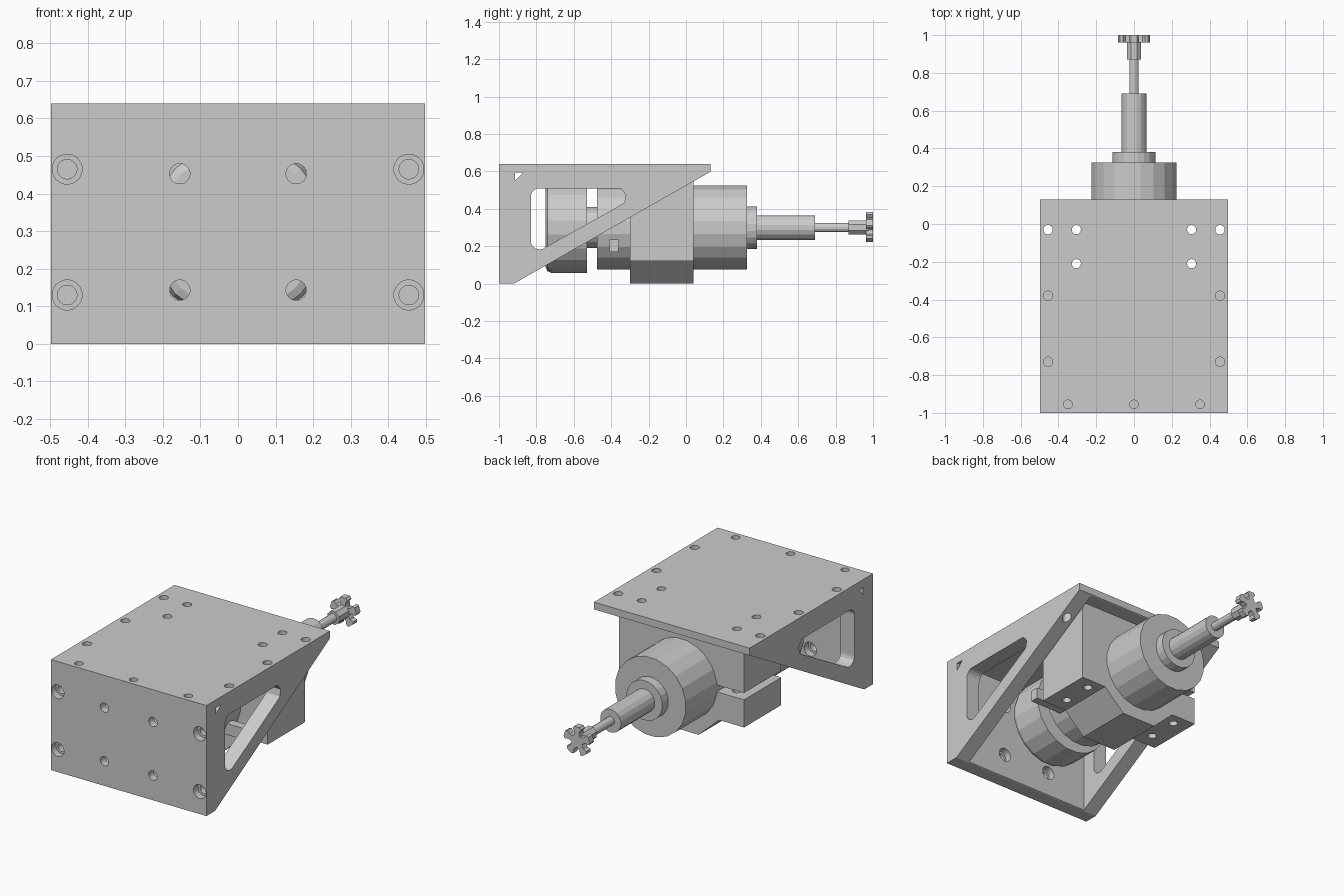
import bpy, bmesh, math
from mathutils import Vector

if "Cube" in bpy.data.objects:
    bpy.data.objects.remove(bpy.data.objects["Cube"])

AXIS_Z = 0.30      # height of the spindle axis


def finish(name, bm):
    bmesh.ops.recalc_face_normals(bm, faces=bm.faces)
    me = bpy.data.meshes.new(name)
    bm.to_mesh(me)
    bm.free()
    ob = bpy.data.objects.new(name, me)
    bpy.context.collection.objects.link(ob)
    return ob


def prism(name, pts, axis, a, b):
    """Extrude a 2D outline along x (pts = y,z), y (pts = x,z) or z (pts = x,y)."""
    place = {'x': lambda p, t: (t, p[0], p[1]),
             'y': lambda p, t: (p[0], t, p[1]),
             'z': lambda p, t: (p[0], p[1], t)}[axis]
    bm = bmesh.new()
    lo = [bm.verts.new(place(p, a)) for p in pts]
    hi = [bm.verts.new(place(p, b)) for p in pts]
    bm.faces.new(lo)
    bm.faces.new(hi)
    n = len(pts)
    for i in range(n):
        j = (i + 1) % n
        bm.faces.new((lo[i], lo[j], hi[j], hi[i]))
    return finish(name, bm)


def circle(u, v, r, n=20):
    return [(u + r * math.cos(2 * math.pi * (i + .5) / n),
             v + r * math.sin(2 * math.pi * (i + .5) / n)) for i in range(n)]


def rect(u0, u1, v0, v1):
    return [(u0, v0), (u1, v0), (u1, v1), (u0, v1)]


def lathe(name, profile, n=20):
    """Closed turned part along y from (y, radius) points."""
    bm = bmesh.new()
    rings = [[bm.verts.new((x, y, z)) for x, z in circle(0, AXIS_Z, r, n)] for y, r in profile]
    bm.faces.new(rings[0])
    bm.faces.new(rings[-1])
    for r0, r1 in zip(rings, rings[1:]):
        for i in range(n):
            j = (i + 1) % n
            bm.faces.new((r0[i], r0[j], r1[j], r1[i]))
    return finish(name, bm)


def fillet(pts, r, steps=6):
    """Round every corner of a convex outline with radius r."""
    out = []
    n = len(pts)
    for i in range(n):
        p = Vector(pts[i])
        d0 = (Vector(pts[i - 1]) - p).normalized()
        d1 = (Vector(pts[(i + 1) % n]) - p).normalized()
        half = d0.angle(d1) / 2
        c = p + (d0 + d1).normalized() * r / math.sin(half)
        s = p + d0 * r / math.tan(half) - c
        e = p + d1 * r / math.tan(half) - c
        for k in range(steps + 1):
            t = k / steps
            out.append(tuple(c + (s * (1 - t) + e * t).normalized() * r))
    return out


def cut(ob, cutters):
    for c in cutters:
        c.hide_render = True
        m = ob.modifiers.new('cut', 'BOOLEAN')
        m.operation, m.solver, m.object = 'DIFFERENCE', 'EXACT', c
    dg = bpy.context.evaluated_depsgraph_get()
    me = bpy.data.meshes.new_from_object(ob.evaluated_get(dg))
    ob.modifiers.clear()
    ob.data = me
    for c in cutters:
        bpy.data.objects.remove(c)


def hole(axis, u, v, r, a, b):
    return prism('hole_cutter', circle(u, v, r), axis, a, b)


# Bracket: wedge outline hollowed to leave front plate, top plate and two gussets
bracket = prism('mounting_bracket', [(-1, 0), (-.92, 0), (.13, .598), (.13, .64), (-1, .64)],
                'x', -.498, .498)
cuts = [prism('void_cutter', rect(-.915, 1, -1, .595), 'x', -.41, .41),
        prism('window_cutter', fillet([(-.83, .51), (-.83, .15), (-.19, .51)], .046), 'x', -1, 1),
        prism('relief_cutter', [(-.914, .594), (-.914, .55), (-.87, .594)], 'x', -1, 1)]
for sx in (-1, 1):
    # counterbored corner screws and motor-side holes in the front plate
    for z in (.13, .465):
        cuts += [hole('y', sx * .455, z, .04, -1.1, -.96),
                 hole('y', sx * .455, z, .026, -1.1, -.90)]
    for z in (.143, .453):
        cuts += [hole('y', sx * .155, z, .027, -1.1, -.8),
                 hole('y', sx * .155, z, .04, -.955, -.8)]
    # top plate holes: blind into gussets and front plate, through at the back
    for y in (-.73, -.38):
        cuts.append(hole('z', sx * .455, y, .025, .56, .8))
    cuts.append(hole('z', sx * .455, -.03, .025, .3, .8))
    cuts.append(hole('z', sx * .35, -.955, .023, .56, .8))
    for y in (-.03, -.21):
        cuts.append(hole('z', sx * .305, y, .024, .5, .8))
cuts.append(hole('z', 0, -.955, .023, .56, .8))
cut(bracket, cuts)

# Split clamp block hanging under the top plate
clamp = prism('clamp_block', [(-.4, .595), (-.4, .32), (-.2, .32), (-.2, .28), (-.4, .28),
                              (-.4, .12), (-.24, .12), (-.11, 0), (.11, 0), (.24, .12),
                              (.4, .12), (.4, .595)], 'y', -.30, .04)
cut(clamp, [hole('z', sx * .305, y, .024, -.1, .8) for sx in (-1, 1) for y in (-.03, -.21)])

# Spindle: turned parts along the axis
lathe('spindle_body', [(-.475, .228), (.325, .228)])
lathe('rear_neck', [(-.54, .11), (-.47, .11)])
lathe('rear_motor', [(-.75, .215), (-.741, .236), (-.72, .245), (-.53, .245)])
lathe('nose_collar', [(.32, .115), (.38, .115)])
lathe('quill', [(.375, .067), (.69, .067)], 16)
lathe('tool_shank', [(.685, .025), (.88, .025)], 12)
lathe('cutter_hub', [(.87, .04), (.975, .04)], 8)

# Side connector stub on the spindle body
prism('side_connector', rect(-.41, -.36, .17, .235), 'x', .1, .39)

# Five-armed cutter head with flared tips
star = []
for k in range(5):
    a = math.pi / 2 + k * 2 * math.pi / 5
    for r, da in ((.036, -.55), (.055, -.27), (.076, -.36), (.085, -.2),
                  (.085, .2), (.076, .36), (.055, .27), (.036, .55)):
        star.append((r * math.cos(a + da), AXIS_Z + r * math.sin(a + da)))
prism('cutter_head', star, 'y', .962, 1.0)
